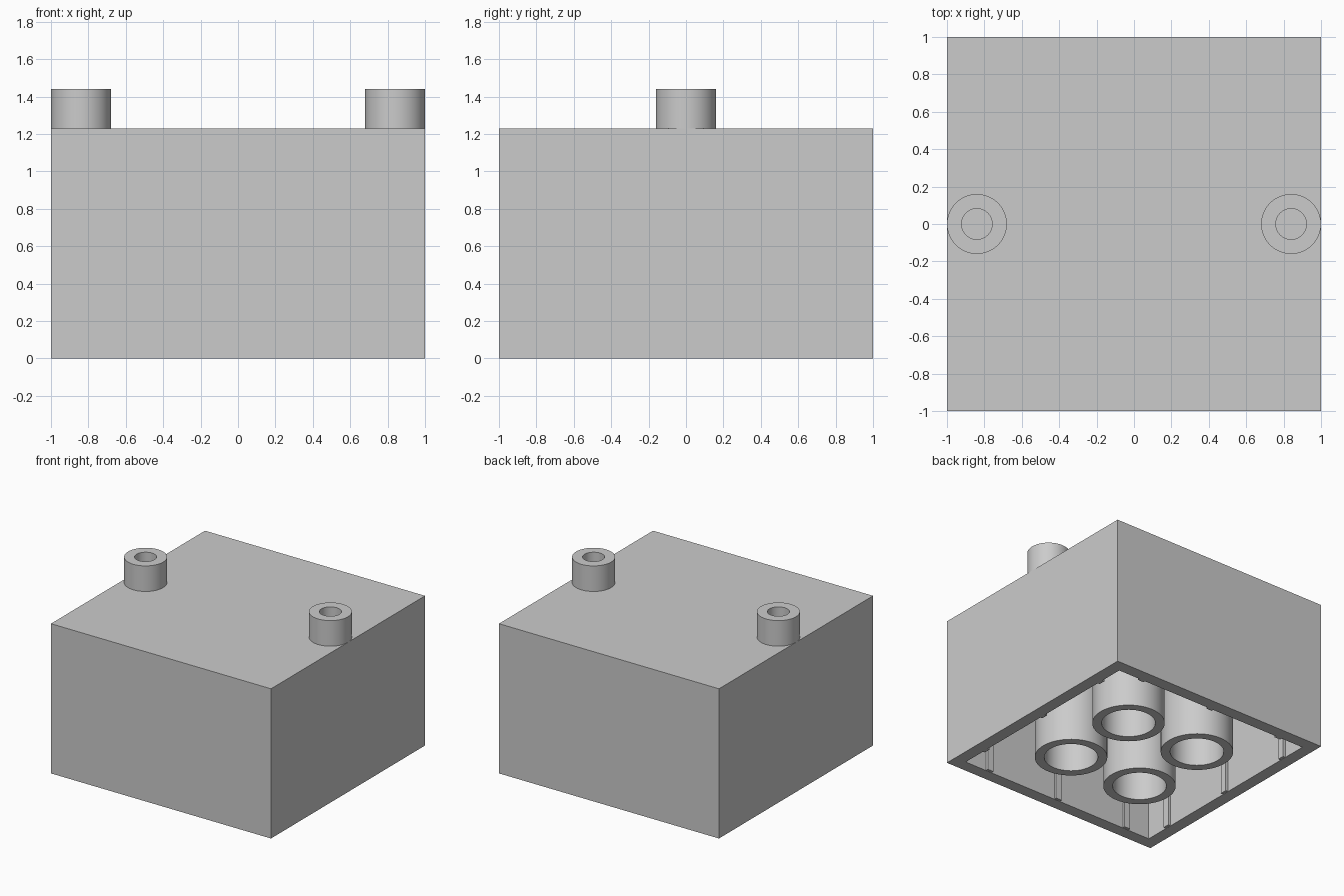
import bpy
import bmesh
import math

WALL = 0.1
TOP = 1.23
CEILING = 1.14
PITCH = 0.673

cube = bpy.data.objects.get("Cube")
if cube:
    bpy.data.objects.remove(cube, do_unlink=True)

grey = bpy.data.materials.new("plain grey")
grey.use_nodes = True
colour = (0.6, 0.6, 0.6, 1)
grey.diffuse_color = colour
grey.node_tree.nodes["Principled BSDF"].inputs["Base Color"].default_value = colour


def finish(name, bm, smooth=False):
    bmesh.ops.recalc_face_normals(bm, faces=bm.faces)
    mesh = bpy.data.meshes.new(name)
    bm.to_mesh(mesh)
    bm.free()
    mesh.materials.append(grey)
    obj = bpy.data.objects.new(name, mesh)
    bpy.context.collection.objects.link(obj)
    if smooth:
        bpy.ops.object.select_all(action="DESELECT")
        obj.select_set(True)
        bpy.context.view_layer.objects.active = obj
        bpy.ops.object.shade_smooth_by_angle(angle=math.radians(30))
    return obj


def box(bm, low, high):
    verts = bmesh.ops.create_cube(bm, size=1)["verts"]
    for v in verts:
        for i in range(3):
            v.co[i] = low[i] if v.co[i] < 0 else high[i]


def tube(name, x, y, outer, inner, low, high, sides=64):
    """Hollow cylinder spun from a rectangular profile."""
    bm = bmesh.new()
    profile = [(inner, low), (outer, low), (outer, high), (inner, high)]
    verts = [bm.verts.new((r, 0, z)) for r, z in profile]
    edges = [bm.edges.new((verts[i], verts[(i + 1) % 4])) for i in range(4)]
    bmesh.ops.spin(bm, geom=verts + edges, cent=(0, 0, 0), axis=(0, 0, 1),
                   angle=math.tau, steps=sides, use_merge=True)
    bmesh.ops.remove_doubles(bm, verts=bm.verts, dist=0.0001)
    finish(name, bm, smooth=True).location = (x, y, 0)


# Shell: a box whose underside is inset and pushed up into a cavity
bm = bmesh.new()
box(bm, (-1, -1, 0), (1, 1, TOP))
bm.normal_update()
under = min(bm.faces, key=lambda f: f.calc_center_median().z)
bmesh.ops.inset_region(bm, faces=[under], thickness=WALL, use_even_offset=True)
cavity = bmesh.ops.extrude_discrete_faces(bm, faces=[under])["faces"][0]
for v in cavity.verts:
    v.co.z = CEILING
finish("shell", bm)

# Hollow pins on the roof, one at each side
for side, x in (("right", -0.84), ("left", 0.84)):
    tube(side + "_pin", x, 0, 0.16, 0.082, TOP - 0.03, 1.44)

# Four sockets hanging under the roof
for side, x in (("right", -PITCH / 2), ("left", PITCH / 2)):
    for end, y in (("front", -PITCH / 2), ("back", PITCH / 2)):
        tube(f"{end}_{side}_socket", x, y, 0.273, 0.202, 0, CEILING + 0.03)

# Thin upright ribs, three on each inner wall
bm = bmesh.new()
face, edge = 1 - WALL - 0.021, 1 - WALL + 0.02
for step in (-1, 0, 1):
    a, b = step * PITCH - 0.027, step * PITCH + 0.027
    for near, far in ((face, edge), (-edge, -face)):
        box(bm, (near, a, 0.002), (far, b, CEILING + 0.02))
        box(bm, (a, near, 0.002), (b, far, CEILING + 0.02))
finish("wall_ribs", bm)
